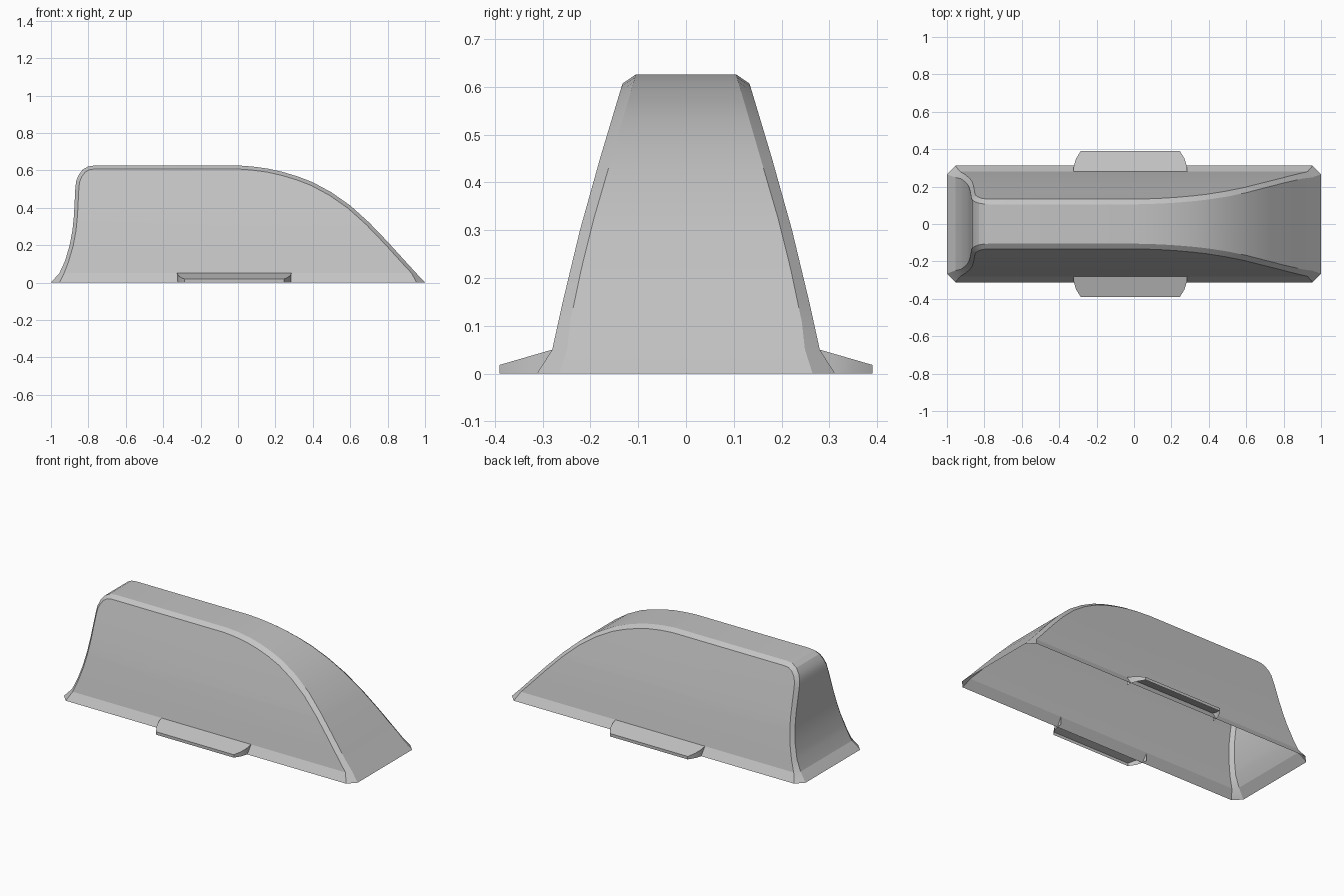
import bpy, bmesh, math
from mathutils import Vector

cube = bpy.data.objects.get("Cube")
if cube:
    bpy.data.objects.remove(cube)

grey = bpy.data.materials.new("light grey")
grey.use_nodes = True
COLOUR = (0.55, 0.55, 0.55, 1)
grey.diffuse_color = COLOUR
grey.node_tree.nodes["Principled BSDF"].inputs["Base Color"].default_value = COLOUR

# End-to-end outline of the cover as (x, z), left foot to right foot
OUTLINE = [(-1, 0), (-.955, .05), (-.925, .115), (-.9, .2), (-.885, .28), (-.877, .36),
           (-.87, .5), (-.866, .54), (-.852, .575), (-.83, .604), (-.8, .621), (-.765, .626),
           (-.4, .626), (0, .626), (.08, .62), (.16, .609), (.24, .591), (.32, .567),
           (.4, .536), (.5, .482), (.6, .412), (.7, .322), (.8, .218), (.9, .108),
           (.953, .05), (1, 0)]
# Half widths by height: edge of the end strip, and of the side walls
STRIP = [(0, .265), (.05, .249), (.13, .24), (.3, .2), (.626, .105)]
SIDE = [(0, .312), (.05, .28), (.15, .258), (.3, .222), (.45, .18), (.61, .132)]


def width(table, z):
    for (z0, w0), (z1, w1) in zip(table, table[1:]):
        if z <= z1:
            return w0 + (w1 - w0) * (z - z0) / (z1 - z0)
    return table[-1][1]


def inset(i):
    """Outline point moved inward to the foot of the chamfer."""
    x, z = OUTLINE[i]
    last = len(OUTLINE) - 1
    if i in (0, last):
        return x * .955, z
    if i in (1, last - 1):
        return x - math.copysign(.025, x), z
    (xa, za), (xb, zb) = OUTLINE[i - 1], OUTLINE[i + 1]
    d = Vector((xb - xa, zb - za)).normalized()
    return x + d.y * .019, z - d.x * .019


def finish(name, bm, angle):
    bmesh.ops.recalc_face_normals(bm, faces=bm.faces)
    # Open shells: make the upper surface face up
    if sum(f.normal.z * f.calc_area() for f in bm.faces) < 0:
        bmesh.ops.reverse_faces(bm, faces=bm.faces)
    mesh = bpy.data.meshes.new(name)
    bm.to_mesh(mesh)
    bm.free()
    mesh.materials.append(grey)
    obj = bpy.data.objects.new(name, mesh)
    bpy.context.collection.objects.link(obj)
    bpy.ops.object.select_all(action='DESELECT')
    obj.select_set(True)
    bpy.context.view_layer.objects.active = obj
    bpy.ops.object.shade_smooth_by_angle(angle=math.radians(angle))


# Cover: end-to-end strip, chamfers and side walls, open underneath
bm = bmesh.new()
n = len(OUTLINE)
strips, walls = {}, {}
for s in (-1, 1):
    strips[s] = [bm.verts.new((x, s * width(STRIP, z), z)) for x, z in OUTLINE]
    walls[s] = [bm.verts.new((x, s * width(SIDE, z), z)) for x, z in map(inset, range(n))]
for i in range(n - 1):
    bm.faces.new((strips[-1][i], strips[-1][i + 1], strips[1][i + 1], strips[1][i]))
    for s in (-1, 1):
        bm.faces.new((strips[s][i], strips[s][i + 1], walls[s][i + 1], walls[s][i]))
for s in (-1, 1):
    w = walls[s]
    bm.faces.new((w[0], w[1], w[-2], w[-1]))      # flared skirt
    bm.faces.new(w[1:-1]).material_index = 1      # marked to be bowed below

# Bow the side walls by cutting them at a few heights
for z, _ in SIDE[2:5]:
    bmesh.ops.bisect_plane(bm, geom=bm.verts[:] + bm.edges[:] + bm.faces[:],
                           plane_co=(0, 0, z), plane_no=(0, 0, 1))
for f in bm.faces:
    if f.material_index == 1:
        for v in f.verts:
            v.co.y = math.copysign(width(SIDE, v.co.z), v.co.y)
        f.material_index = 0
finish("cover_shell", bm, 17)

# Side tabs: sloping lid with a skirt, open underneath
HALF_TAB = [(.305, .28), (.302, .31), (.29, .35), (.265, .39)]
for s, name in ((-1, "front_tab"), (1, "back_tab")):
    bm = bmesh.new()
    rim = [(-x, y) for x, y in HALF_TAB] + HALF_TAB[::-1]
    top = [bm.verts.new((x - .02, s * y, .05 - (y - .28) * .29)) for x, y in rim]
    foot = [bm.verts.new((v.co.x, v.co.y, 0)) for v in top]
    bm.faces.new(top)
    for i in range(len(rim) - 1):
        bm.faces.new((top[i], top[i + 1], foot[i + 1], foot[i]))
    finish(name, bm, 30)
